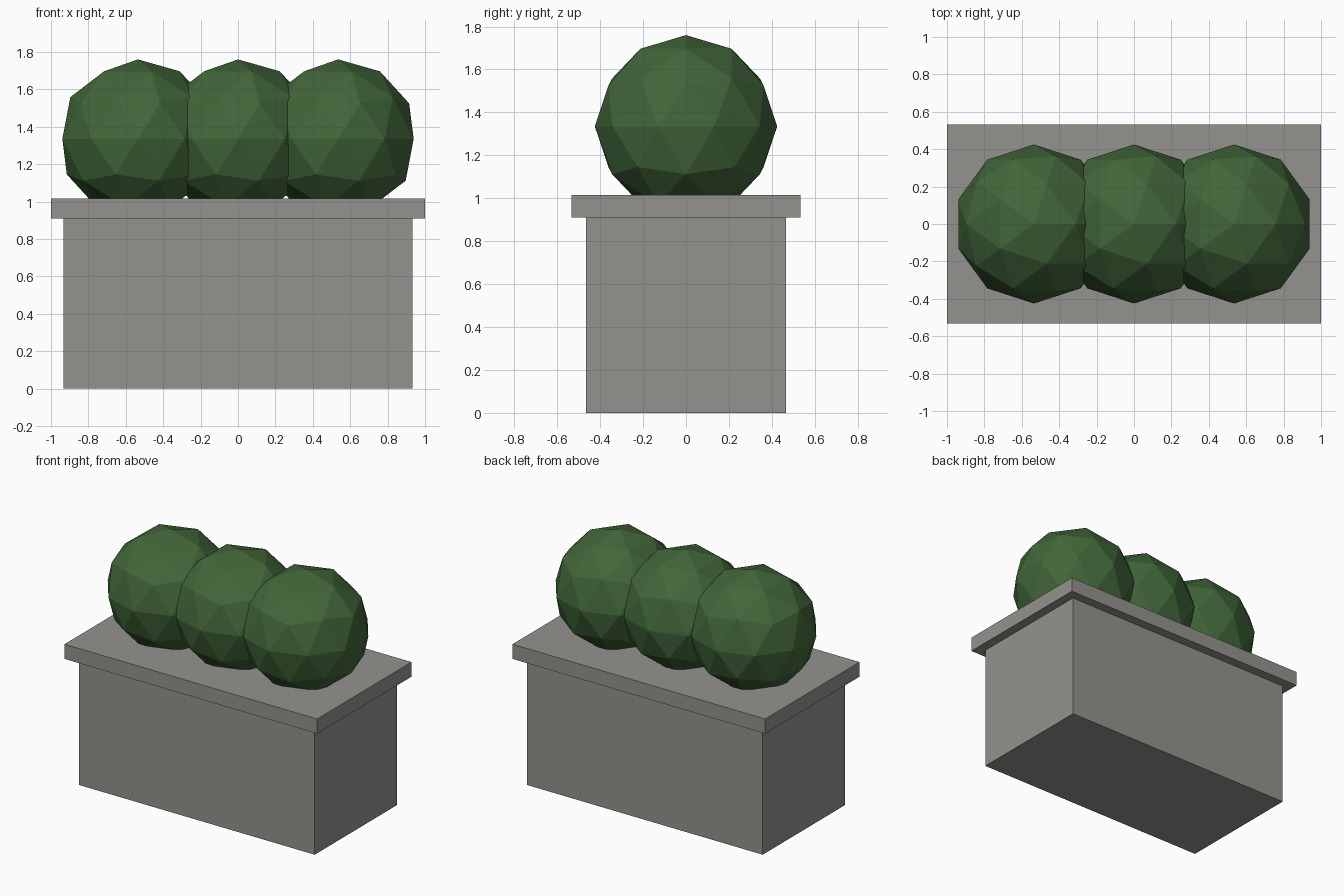
import bpy

cube = bpy.data.objects.get("Cube")
if cube:
    bpy.data.objects.remove(cube, do_unlink=True)


def make_material(name, rgb):
    mat = bpy.data.materials.new(name)
    mat.use_nodes = True
    color = (*rgb, 1.0)
    mat.diffuse_color = color
    bsdf = next(n for n in mat.node_tree.nodes if n.type == 'BSDF_PRINCIPLED')
    bsdf.inputs["Base Color"].default_value = color
    bsdf.inputs["Roughness"].default_value = 0.9
    return mat


def finish(name, mat):
    obj = bpy.context.object
    obj.name = obj.data.name = name
    obj.data.materials.append(mat)
    return obj


def box(name, width, depth, bottom, top, mat):
    bpy.ops.mesh.primitive_cube_add(size=1, location=(0, 0, (bottom + top) / 2))
    obj = finish(name, mat)
    obj.scale = (width, depth, top - bottom)
    bpy.ops.object.transform_apply(location=False, rotation=False, scale=True)
    return obj


stone = make_material("stone grey", (0.30, 0.29, 0.27))
leaf = make_material("leaf green", (0.053, 0.132, 0.041))

# Stone planter: body with an overhanging slab on top
RIM_BOTTOM, RIM_TOP = 0.91, 1.015
box("planter_body", 1.866, 0.93, 0, RIM_BOTTOM, stone)
box("planter_rim", 2, 1.066, RIM_BOTTOM, RIM_TOP, stone)

# Row of faceted, overlapping round bushes set into the rim
RADIUS, SPACING = 0.425, 0.535
for name, step in (("right", -1), ("middle", 0), ("left", 1)):
    bpy.ops.mesh.primitive_ico_sphere_add(
        subdivisions=2, radius=RADIUS,
        location=(step * SPACING, 0, RIM_BOTTOM + RADIUS))
    finish("bush_" + name, leaf)
    bpy.ops.object.shade_flat()
